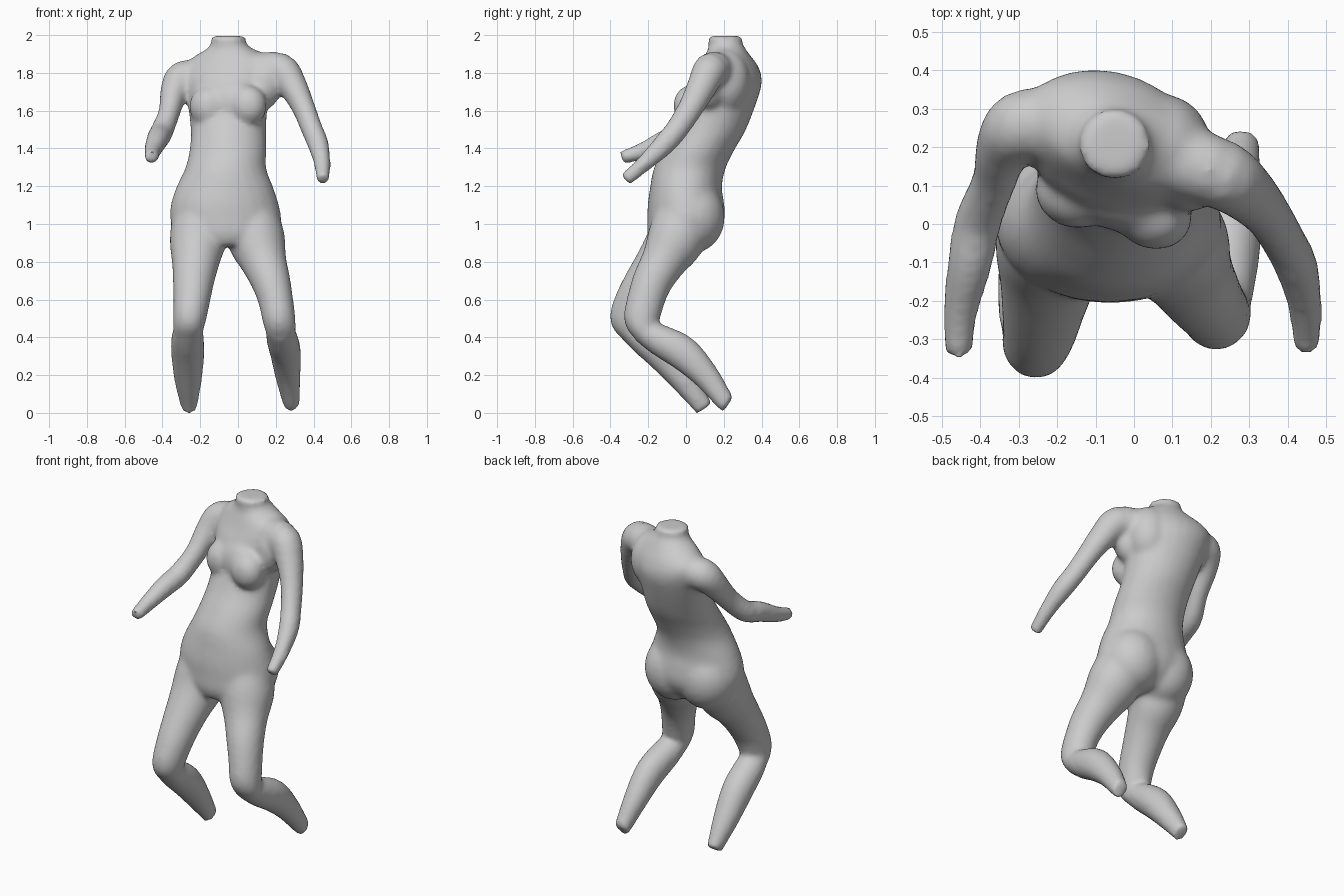
import bpy, bmesh, math
from mathutils import Vector, Matrix

cube = bpy.data.objects.get("Cube")
if cube:
    bpy.data.objects.remove(cube, do_unlink=True)

SIDES, STEPS = 24, 4


def spline(rows):
    """Smoothly interpolate the section rows."""
    out = []
    for i in range(len(rows) - 1):
        a, b, c, d = (rows[max(0, min(len(rows) - 1, i + k))] for k in (-1, 0, 1, 2))
        for s in range(STEPS):
            t = s / STEPS
            out.append([q + 0.5 * t * (r - p + t * (2 * p - 5 * q + 4 * r - e + t * (3 * (q - r) + e - p)))
                        for p, q, r, e in zip(a, b, c, d)])
    return out + [list(rows[-1])]


def tube(bm, rows, level=False):
    """Loft ellipses: x, y, z, half width, half depth, yaw in degrees."""
    rows = spline([tuple(r) + (0,) * (6 - len(r)) for r in rows])
    pts = [Vector(r[:3]) for r in rows]
    rings = []
    for i, r in enumerate(rows):
        if level:
            yaw = math.radians(r[5])
            side = Vector((math.cos(yaw), math.sin(yaw), 0))
            deep = Vector((-math.sin(yaw), math.cos(yaw), 0))
        else:
            along = (pts[min(i + 1, len(pts) - 1)] - pts[max(i - 1, 0)]).normalized()
            side = Vector((1, 0, 0))
            side = (side - along * side.dot(along)).normalized()
            deep = along.cross(side)
        ring = []
        for k in range(SIDES):
            a = math.tau * k / SIDES
            ring.append(bm.verts.new(pts[i] + side * r[3] * math.cos(a) + deep * r[4] * math.sin(a)))
        rings.append(ring)
    for lo, hi in zip(rings, rings[1:]):
        for k in range(SIDES):
            n = (k + 1) % SIDES
            bm.faces.new((lo[k], lo[n], hi[n], hi[k]))
    bm.faces.new(rings[0][::-1])
    bm.faces.new(rings[-1])


def blob(bm, centre, size, yaw=0):
    turn = Matrix.Rotation(math.radians(yaw), 4, "Z")
    bmesh.ops.create_uvsphere(bm, u_segments=20, v_segments=12, radius=1,
                              matrix=Matrix.Translation(centre) @ turn @ Matrix.Diagonal((*size, 1)))


bm = bmesh.new()

# Torso, twisted at the shoulders
tube(bm, [
    (-.06, -.04, .89, .17, .14, 0), (-.06, -.02, .95, .27, .185, 0),
    (-.065, 0, 1.03, .295, .205, 0), (-.07, 0, 1.11, .286, .203, 0),
    (-.07, 0, 1.2, .257, .19, -3), (-.065, .02, 1.3, .215, .19, -8),
    (-.052, .07, 1.4, .205, .188, -12), (-.05, .13, 1.5, .202, .185, -16),
    (-.055, .185, 1.63, .214, .178, -20), (-.06, .215, 1.75, .235, .18, -20),
    (-.05, .225, 1.83, .25, .15, -18), (-.04, .22, 1.89, .2, .12, -15),
    (-.043, .217, 1.93, .125, .1, -8), (-.05, .208, 1.965, .092, .09, 0),
    (-.05, .208, 2, .098, .098, 0)], level=True)

# Chest, shoulder blade and seat fullness
blob(bm, (-.05, .085, 1.64), (.19, .1, .14), -20)
for centre in ((-.155, .08, 1.625), (.05, .025, 1.63)):
    blob(bm, centre, (.105, .092, .11), -20)
blob(bm, (.14, .12, 1.74), (.09, .09, .13), -20)
blob(bm, (.07, .205, 1.76), (.13, .135, .17), -15)
for x in (-.175, .045):
    blob(bm, (x, .035, 1.04), (.175, .172, .19))

# Right and left thighs
tube(bm, [(-.19, .02, 1.1, .13, .15), (-.205, -.02, 1, .148, .158), (-.215, -.07, .9, .147, .15),
          (-.225, -.147, .8, .126, .122), (-.236, -.215, .7, .11, .11), (-.245, -.272, .6, .098, .104),
          (-.257, -.305, .5, .088, .1), (-.267, -.295, .43, .078, .065)])
tube(bm, [(.06, .02, 1.1, .13, .15), (.08, -.02, 1, .148, .158), (.104, -.065, .9, .15, .15),
          (.138, -.122, .8, .122, .12), (.174, -.178, .7, .105, .107), (.2, -.213, .6, .093, .1),
          (.217, -.235, .5, .088, .095), (.23, -.23, .43, .08, .065)])

# Right and left lower legs
tube(bm, [(-.26, -.325, .465, .075, .06), (-.267, -.225, .395, .087, .083), (-.266, -.12, .31, .088, .09),
          (-.264, -.01, .175, .073, .072), (-.26, .078, .055, .048, .054), (-.26, .098, .027, .046, .052)])
tube(bm, [(.22, -.25, .45, .075, .06), (.235, -.14, .39, .084, .084), (.252, -.015, .32, .082, .092),
          (.264, .105, .2, .068, .072), (.28, .198, .075, .049, .054), (.284, .224, .05, .047, .052)])

# Right and left arms
tube(bm, [(-.2, .27, 1.78, .09, .09), (-.295, .255, 1.775, .092, .092), (-.34, .2, 1.7, .073, .077),
          (-.365, .11, 1.59, .058, .064), (-.405, .01, 1.49, .062, .062), (-.427, -.1, 1.45, .059, .059),
          (-.452, -.23, 1.39, .046, .046), (-.457, -.342, 1.355, .036, .036)])
tube(bm, [(.11, .17, 1.81, .1, .1), (.225, .13, 1.82, .092, .094), (.292, .083, 1.73, .077, .08),
          (.347, .025, 1.62, .062, .068), (.39, -.045, 1.51, .058, .062), (.423, -.112, 1.43, .057, .06),
          (.445, -.21, 1.335, .046, .046), (.45, -.322, 1.237, .037, .037)])

bmesh.ops.recalc_face_normals(bm, faces=bm.faces)
mesh = bpy.data.meshes.new("body")
bm.to_mesh(mesh)
bm.free()
body = bpy.data.objects.new("body", mesh)
bpy.context.collection.objects.link(body)
bpy.context.view_layer.objects.active = body
body.select_set(True)

# Fuse all parts into one skin
fuse = body.modifiers.new("fuse", "REMESH")
fuse.mode = "VOXEL"
fuse.voxel_size = .014
relax = body.modifiers.new("relax", "SMOOTH")
relax.factor = .5
relax.iterations = 14
for name in ("fuse", "relax"):
    bpy.ops.object.modifier_apply(modifier=name)

# Settle on the ground
low = min(v.co.z for v in body.data.vertices)
body.data.transform(Matrix.Translation((0, 0, -low)))

# Single plain colour
grey = bpy.data.materials.new("plain grey")
grey.use_nodes = True
colour = (.6, .6, .6, 1)
grey.diffuse_color = colour
grey.node_tree.nodes["Principled BSDF"].inputs["Base Color"].default_value = colour
body.data.materials.clear()
body.data.materials.append(grey)
bpy.ops.object.shade_smooth_by_angle(angle=math.radians(40))
